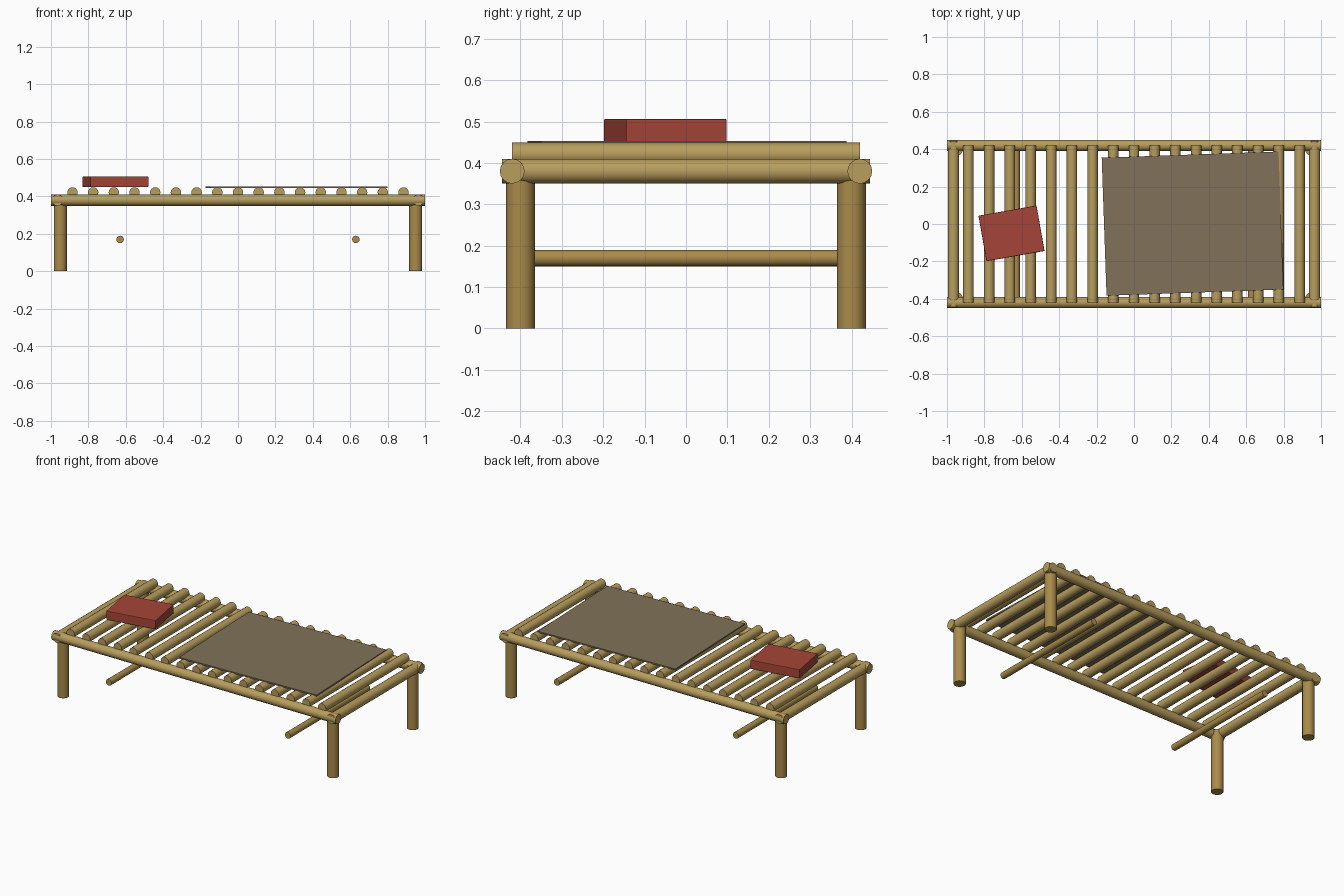
import bpy
from math import radians, pi

if "Cube" in bpy.data.objects:
    bpy.data.objects.remove(bpy.data.objects["Cube"])


def material(name, color):
    m = bpy.data.materials.new(name)
    m.diffuse_color = (*color, 1)
    m.use_nodes = True
    m.node_tree.nodes["Principled BSDF"].inputs["Base Color"].default_value = m.diffuse_color
    return m


POLE = material("pole_wood", (0.48, 0.34, 0.11))
LEG = material("leg_wood", (0.40, 0.26, 0.07))
CLOTH = material("mat_cloth", (0.22, 0.17, 0.10))
RED = material("pillow_red", (0.38, 0.06, 0.04))

ROT = {"x": (0, pi / 2, 0), "y": (pi / 2, 0, 0), "z": (0, 0, 0)}


def pole(name, center, axis, length, radius, mat):
    bpy.ops.mesh.primitive_cylinder_add(
        vertices=16, radius=radius, depth=length, location=center, rotation=ROT[axis])
    ob = bpy.context.object
    ob.name = name
    ob.data.materials.append(mat)
    bpy.ops.object.shade_smooth_by_angle(angle=radians(40))
    return ob


def block(name, center, size, turn, mat):
    bpy.ops.mesh.primitive_cube_add(size=1, location=center, rotation=(0, 0, radians(turn)))
    ob = bpy.context.object
    ob.name = name
    ob.scale = size
    bpy.ops.object.transform_apply(location=False, rotation=False, scale=True)
    ob.data.materials.append(mat)
    return ob


# Legs
for sx, side in ((-1, "left"), (1, "right")):
    for sy, end in ((-1, "front"), (1, "back")):
        pole(f"{end}_{side}_leg", (sx * 0.95, sy * 0.40, 0.195), "z", 0.39, 0.035, LEG)

# Long rails
for sy, end in ((-1, "front"), (1, "back")):
    pole(f"{end}_rail", (0, sy * 0.42, 0.38), "x", 2.0, 0.03, POLE)

# End rails and lower stretchers
for sx, side in ((-1, "left"), (1, "right")):
    pole(f"{side}_end_rail", (sx * 0.965, 0, 0.38), "y", 0.89, 0.03, POLE)
    pole(f"{side}_stretcher", (sx * 0.63, 0, 0.17), "y", 0.80, 0.02, LEG)

# Slats
for i in range(17):
    pole(f"slat_{i + 1}", (-0.885 + i * 1.77 / 16, 0, 0.421), "y", 0.84, 0.028, POLE)

# Sleeping mat, slightly turned
block("sleeping_mat", (0.313, 0.002, 0.449), (0.946, 0.738, 0.009), 2, CLOTH)

# Pillow block with softened edges
pillow = block("pillow", (-0.655, -0.05, 0.478), (0.315, 0.247, 0.057), 10, RED)
bev = pillow.modifiers.new("soft_edges", "BEVEL")
bev.width = 0.004
bev.segments = 2
